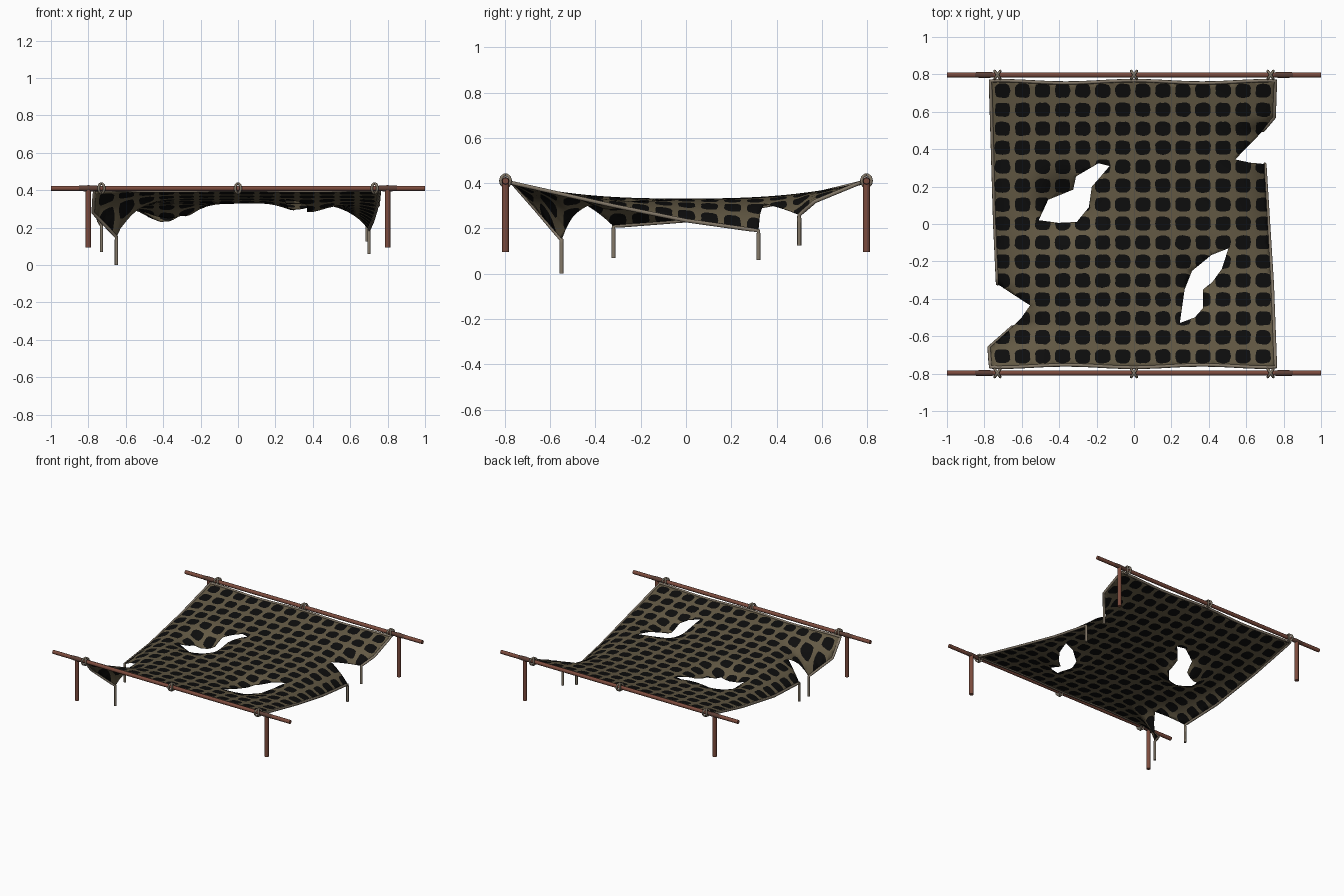
import bpy, bmesh, math, random
from mathutils import Vector, Matrix
from mathutils.geometry import delaunay_2d_cdt

if "Cube" in bpy.data.objects:
    bpy.data.objects.remove(bpy.data.objects["Cube"])

random.seed(4)

def material(name, rgb):
    m = bpy.data.materials.new(name)
    m.diffuse_color = (*rgb, 1)
    m.use_nodes = True
    m.node_tree.nodes["Principled BSDF"].inputs["Base Color"].default_value = m.diffuse_color
    return m

WOOD = material("red_brown_wood", (0.20, 0.07, 0.046))
DARK = material("dark_brown_wood", (0.11, 0.05, 0.036))
CLOTH = material("olive_net", (0.125, 0.10, 0.058))
BLACK = material("black_patch", (0.004, 0.004, 0.004))
ROPE = material("grey_rope", (0.23, 0.19, 0.14))

# Side edges of the net: (y, x, z)
RIGHT = [(-.765, .757, .40), (-.32, .74, .30), (0, .72, .235), (.32, .70, .19),
         (.50, .69, .26), (.57, .75, .32), (.765, .757, .40)]
LEFT = [(-.765, -.768, .40), (-.66, -.775, .28), (-.55, -.65, .15), (-.32, -.73, .21),
        (0, -.745, .235), (.40, -.757, .31), (.765, -.768, .40)]

def edge_at(table, y):
    y = max(table[0][0], min(table[-1][0], y))
    for a, b in zip(table, table[1:]):
        if y <= b[0]:
            f = (y - a[0]) / (b[0] - a[0])
            return a[1] + f * (b[1] - a[1]), a[2] + f * (b[2] - a[2])

def height(x, y):
    centre = .33 + .07 * (abs(y) / .77) ** 2.6
    ex, ez = edge_at(RIGHT if x > 0 else LEFT, y)
    t = min(abs(x / ex), 1.02)
    z = centre + (ez - centre) * t ** 6
    for hx, hy, amp in ((-.37, .10, .12), (.36, -.33, .055)):   # sag round the holes
        z -= amp * math.exp(-((x - hx) ** 2 + (y - hy) ** 2) / .02)
    return z

def dense(pts, step=.035):
    out = []
    for a, b in zip(pts, pts[1:]):
        n = max(1, math.ceil(math.dist(a, b) / step))
        out += [tuple(a[k] + (b[k] - a[k]) * i / n for k in (0, 1)) for i in range(n)]
    return out + [pts[-1]]

def hem(s):
    # front (s=-1) or back (s=1) edge, drawn in slightly between the ties
    return [(x, s * (.767 - .013 * math.sin(math.pi * x / .73) ** 2))
            for x in [i * .0608 for i in range(-12, 13)]]

# Two bound edges; the tears lie between them
path_a = dense([(-.65, -.55), (-.775, -.66), (-.768, -.765)] + hem(-1)
               + [(x, y) for y, x, z in RIGHT[:4]])
path_b = dense([(.69, .50), (.75, .57), (.757, .765)] + hem(1)[::-1]
               + [(x, y) for y, x, z in LEFT[:2:-1]])
outline = (path_a + dense([(.70, .32), (.62, .328), (.54, .345), (.69, .50)])[1:-1]
           + path_b + dense([(-.73, -.32), (-.555, -.435), (-.60, -.50), (-.65, -.55)])[1:-1])
holes = [
    [(-.51, .02), (-.46, .13), (-.325, .185), (-.31, .255), (-.19, .325), (-.13, .31),
     (-.225, .20), (-.24, .09), (-.305, .01), (-.405, .005)],
    [(.245, -.53), (.27, -.35), (.31, -.25), (.415, -.165), (.505, -.13), (.47, -.24),
     (.42, -.31), (.37, -.35), (.37, -.45), (.325, -.50)]]

def inside(p, poly):
    hit = False
    for (x1, y1), (x2, y2) in zip(poly, poly[1:] + poly[:1]):
        if (y1 > p[1]) != (y2 > p[1]) and p[0] < x1 + (p[1] - y1) / (y2 - y1) * (x2 - x1):
            hit = not hit
    return hit

# Net sheet: constrained triangulation of outline, holes and black patches
DX, DY, X0, Y0 = .1072, .1015, -.703, -.708
patches = {}
verts, edges = [], []

def add_loop(poly):
    n = len(verts)
    verts.extend(Vector(p) for p in poly)
    edges.extend((n + i, n + (i + 1) % len(poly)) for i in range(len(poly)))

add_loop(outline)
for h in holes:
    add_loop(dense(h + h[:1], .05)[:-1])
for i in range(14):
    for j in range(15):
        cx, cy = X0 + i * DX, Y0 + j * DY
        poly = []
        for k in range(16):
            a = k * math.tau / 16
            c, s = math.cos(a), math.sin(a)
            r = (abs(c) ** 3.6 + abs(s) ** 3.6) ** (-1 / 3.6) * random.uniform(.94, 1.04)
            poly.append((cx + .041 * r * c, cy + .038 * r * s))
        patches[i, j] = poly
        add_loop(poly)
        verts += [Vector((cx, cy)), Vector((cx + DX / 2, cy + DY / 2))]

co, _, tris, *_ = delaunay_2d_cdt(verts, edges, [], 0, 1e-5)
bm = bmesh.new()
bv = [bm.verts.new((p.x, p.y, height(p.x, p.y))) for p in co]
for t in tris:
    c = sum((co[i] for i in t), Vector((0, 0))) / len(t)
    if not inside(c, outline) or any(inside(c, h) for h in holes):
        continue
    f = bm.faces.new([bv[i] for i in t])
    f.smooth = True
    key = (round((c.x - X0) / DX), round((c.y - Y0) / DY))
    f.material_index = int(key in patches and inside(c, patches[key]))
bmesh.ops.delete(bm, geom=[v for v in bm.verts if not v.link_faces], context='VERTS')
me = bpy.data.meshes.new("net_sheet")
bm.to_mesh(me)
bm.free()
me.materials.append(CLOTH)
me.materials.append(BLACK)
net = bpy.data.objects.new("net_sheet", me)
bpy.context.collection.objects.link(net)
mod = net.modifiers.new("thickness", 'SOLIDIFY')
mod.thickness, mod.offset = .004, 0

# Bound rope edges with loose hanging ends
def rope(name, pts, radius=.009):
    cu = bpy.data.curves.new(name, 'CURVE')
    cu.dimensions, cu.bevel_depth, cu.bevel_resolution = '3D', radius, 2
    cu.use_fill_caps = True
    sp = cu.splines.new('POLY')
    sp.points.add(len(pts) - 1)
    for q, p in zip(sp.points, pts):
        q.co = (*p, 1)
    cu.materials.append(ROPE)
    ob = bpy.data.objects.new(name, cu)
    bpy.context.collection.objects.link(ob)
    bpy.ops.object.select_all(action='DESELECT')
    ob.select_set(True)
    bpy.context.view_layer.objects.active = ob
    bpy.ops.object.convert(target='MESH')

for name, path, z0, z1 in (("front_edge_rope", path_a, 0, .06), ("back_edge_rope", path_b, .125, .07)):
    pts = [(x, y, height(x, y)) for x, y in path]
    rope(name, [(*path[0], z0), (*path[0], pts[0][2] - .015)] + pts
         + [(*path[-1], pts[-1][2] - .015), (*path[-1], z1)])

# Wooden frame
def rod(name, a, b, r1, r2, mat):
    a, b = Vector(a), Vector(b)
    bpy.ops.mesh.primitive_cone_add(vertices=12, radius1=r1, radius2=r2, depth=(b - a).length,
                                    location=(a + b) / 2,
                                    rotation=(b - a).to_track_quat('Z', 'Y').to_euler())
    ob = bpy.context.object
    ob.name = name
    ob.data.materials.append(mat)
    bpy.ops.object.shade_smooth_by_angle(angle=math.radians(40))

for side, s in (("front", -1), ("back", 1)):
    y = s * .797
    rod(side + "_pole", (-1, y, .41), (1, y, .41), .014, .014, WOOD)
    for hand, x in (("left", -.8), ("right", .8)):
        rod(f"{side}_{hand}_post", (x, y, .095), (x, y, .41), .015, .015, WOOD)
        rod(f"{side}_{hand}_collar_inner", (x, y, .41), (x - .05, y, .41), .017, .014, DARK)
        rod(f"{side}_{hand}_collar_outer", (x, y, .41), (x + .05, y, .41), .017, .014, DARK)
    # crossed lashings that tie the net to the pole
    for n, x in enumerate((-.73, 0, .73)):
        for tilt in (-35, 35):
            bpy.ops.mesh.primitive_torus_add(major_radius=.026, minor_radius=.007, major_segments=20,
                                             minor_segments=8, location=(x, y, .41),
                                             rotation=(0, math.pi / 2, math.radians(tilt)))
            ob = bpy.context.object
            ob.name = f"{side}_lashing_{n + 1}"
            ob.data.materials.append(ROPE)
            bpy.ops.object.shade_smooth()
